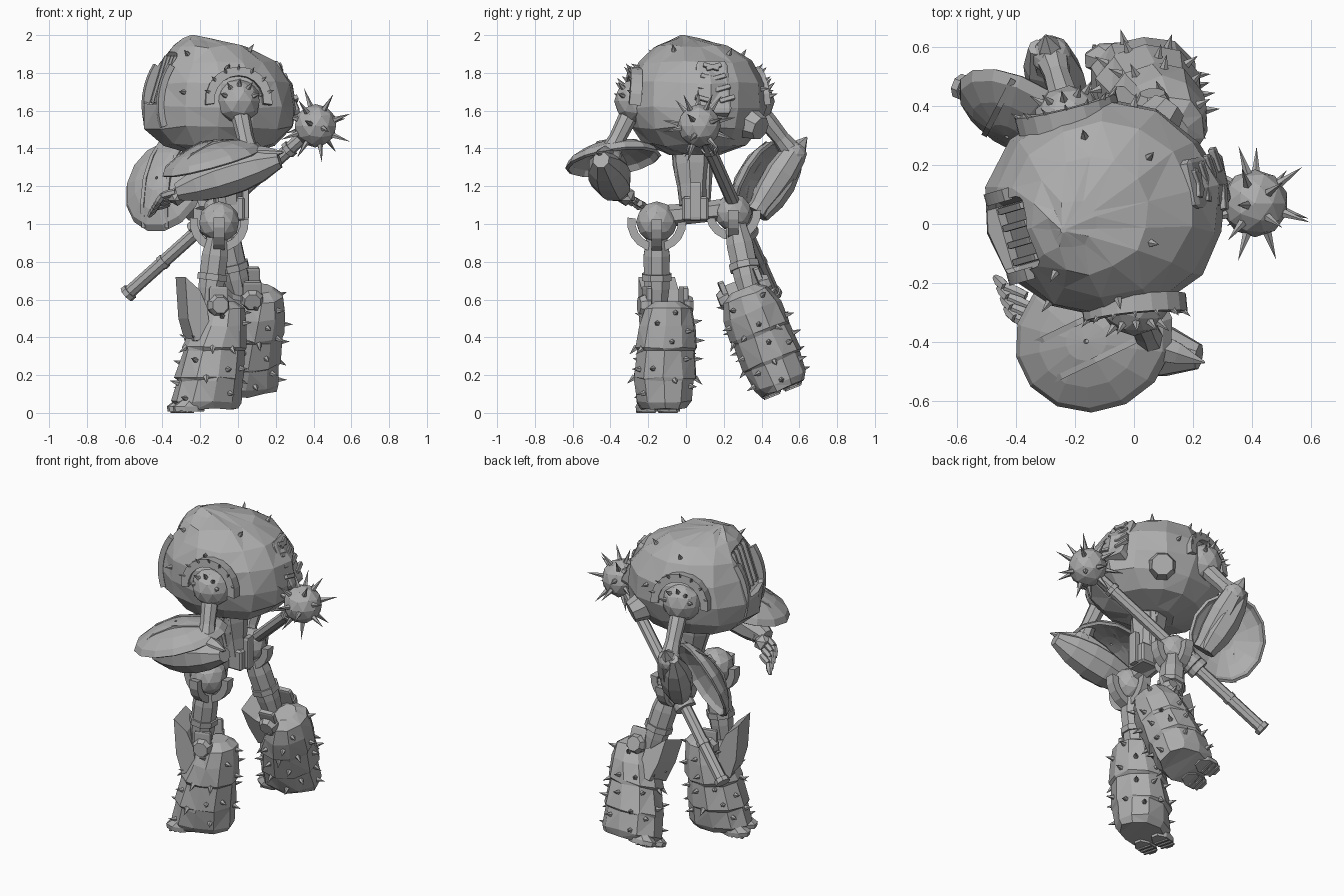
import bpy, bmesh, math, random
from mathutils import Vector as V, Matrix as M

random.seed(4)
if "Cube" in bpy.data.objects:
    bpy.data.objects.remove(bpy.data.objects["Cube"])

grey = bpy.data.materials.new("plain grey")
grey.use_nodes = True
grey.diffuse_color = (0.42, 0.42, 0.42, 1)
grey.node_tree.nodes["Principled BSDF"].inputs["Base Color"].default_value = (0.42, 0.42, 0.42, 1)


def finish(name, bm, mat=M()):
    bm.transform(mat)
    bmesh.ops.recalc_face_normals(bm, faces=bm.faces)
    me = bpy.data.meshes.new(name)
    bm.to_mesh(me)
    bm.free()
    me.materials.append(grey)
    ob = bpy.data.objects.new(name, me)
    bpy.context.collection.objects.link(ob)
    return ob


def along(d):
    return V(d).to_track_quat('Z', 'Y').to_matrix().to_4x4()


def loft(name, rings, n=10, mat=M(), caps=True, rough=0):
    """Stacked ellipses given as (z, cx, cy, rx, ry); rough gives hammered facets."""
    bm = bmesh.new()
    loops = []
    for z, cx, cy, rx, ry in rings:
        turn = [2 * math.pi * (i + 0.5) / n for i in range(n)]
        loops.append([bm.verts.new((cx + rx * math.cos(a), cy + ry * math.sin(a), z)) for a in turn])
    for a, b in zip(loops, loops[1:]):
        for i in range(n):
            j = (i + 1) % n
            bm.faces.new((a[i], a[j], b[j], b[i]))
    if caps:
        bm.faces.new(loops[0])
        bm.faces.new(loops[-1])
    if rough:
        for ring in loops[:-1]:
            for v in ring:
                v.co += V([random.uniform(-rough, rough) for _ in range(3)])
        bmesh.ops.triangulate(bm, faces=bm.faces)
    return finish(name, bm, mat)


def limb(name, p, q, radii, n=8):
    """Straight limb from p to q whose radius follows a list."""
    p, q = V(p), V(q)
    step = (q - p).length / (len(radii) - 1)
    rings = [(i * step, 0, 0, r, r) for i, r in enumerate(radii)]
    return loft(name, rings, n, M.Translation(p) @ along(q - p))


def ball(name, c, r, sub=2):
    bm = bmesh.new()
    bmesh.ops.create_icosphere(bm, subdivisions=sub, radius=r)
    return finish(name, bm, M.Translation(c))


def box(name, c, size, mat=M()):
    bm = bmesh.new()
    bmesh.ops.create_cube(bm, size=1)
    bmesh.ops.bevel(bm, geom=bm.edges[:], offset=0.08, segments=1, affect='EDGES')
    return finish(name, bm, mat @ M.Translation(c) @ M.Diagonal((*size, 1)))


def slab(name, pts, width, mat=M()):
    """Side profile in x and z, extruded along y."""
    bm = bmesh.new()
    f = bm.faces.new([bm.verts.new((x, -width / 2, z)) for x, z in pts])
    new = bmesh.ops.extrude_face_region(bm, geom=[f])["geom"]
    bmesh.ops.translate(bm, vec=(0, width, 0), verts=[v for v in new if isinstance(v, bmesh.types.BMVert)])
    return finish(name, bm, mat)


def arc(name, r, thick, a0, a1, mat):
    """Square-section arc in the local xy plane."""
    bm = bmesh.new()
    loops = []
    for i in range(11):
        a = a0 + (a1 - a0) * i / 10
        loops.append([bm.verts.new(((r + u * thick) * math.cos(a), (r + u * thick) * math.sin(a), w * thick * 1.3))
                      for u, w in ((-1, -1), (1, -1), (1, 1), (-1, 1))])
    for a, b in zip(loops, loops[1:]):
        for i in range(4):
            bm.faces.new((a[i], a[i - 1], b[i - 1], b[i]))
    bm.faces.new(loops[0])
    bm.faces.new(loops[-1])
    return finish(name, bm, mat)


def spikes(name, spots, size, r):
    bm = bmesh.new()
    for p, d in spots:
        m = M.Translation(V(p) + V(d).normalized() * size * 0.4) @ along(d)
        bmesh.ops.create_cone(bm, cap_ends=True, segments=5, radius1=r, radius2=0, depth=size, matrix=m)
    return finish(name, bm)


def scatter(ob, gap, keep):
    """Spread spots over chosen faces with a minimum gap."""
    out = []
    faces = list(ob.data.polygons)
    for _ in range(900):
        f = random.choice(faces)
        w = [random.random() + 0.2 for _ in f.vertices]
        p = sum((ob.data.vertices[v].co * k for v, k in zip(f.vertices, w)), V()) / sum(w)
        if keep(p, f.normal) and all((p - o).length > gap for o, _ in out):
            out.append((p, f.normal.copy()))
    return out


# Hull, turned slightly toward its right
HULL = [(1.37, -.1, .04, .14, .14), (1.42, -.1, .05, .3, .27), (1.51, -.1, .05, .4, .34),
        (1.62, -.1, .05, .415, .37), (1.75, -.095, .05, .385, .36), (1.86, -.11, .05, .31, .3),
        (1.94, -.15, .03, .2, .2), (1.975, -.21, 0, .08, .08), (2.0, -.24, -.02, .01, .01)]
hull = loft("hull", HULL, 14, rough=.009)
face = M.Translation((-.1, .05, 1.65)) @ M.Rotation(math.radians(16), 4, 'Z')
lean = face @ M.Rotation(.3, 4, 'Y')
cut = box("visor_cutter", (-.43, 0, .02), (.24, .25, .3), lean)
cut.hide_render = True
cut.hide_viewport = True
mod = hull.modifiers.new("visor_recess", 'BOOLEAN')
mod.object = cut
mod.solver = 'EXACT'
for i in range(4):
    box("visor_bar", (-.315, -.09 + .06 * i, .02), (.04, .025, .26), lean)
for s in (-1, 1):
    arc("visor_frame", .385, .016, math.pi - .15, math.pi + .72,
        face @ M.Translation((.02, s * .14, -.02)) @ M.Rotation(-math.pi / 2, 4, 'X') @ M.Rotation(-.15, 4, 'Z'))
# Rear vent with chevron slats, and exhaust
vent = M.Translation((.22, .14, 1.71)) @ M.Rotation(.2, 4, 'Z') @ M.Rotation(-.42, 4, 'Y')
box("vent_housing", (0, 0, 0), (.09, .17, .3), vent)
for s in (-1, 1):
    for i in range(4):
        box("vent_slat", (.045, .037 * s, -.1 + .065 * i), (.025, .085, .025),
            vent @ M.Translation((0, 0, .01)) @ M.Rotation(.3 * s, 4, 'X'))
limb("exhaust", (.03, .28, 1.56), (.115, .395, 1.505), [.085, .085, .065], 8)
spikes("hull_spikes", scatter(hull, .22, lambda p, n: n.z > -.1 and -.3 < p.x < .15 and p.z < 1.92), .05, .016)

# Shoulder sockets with spiked arches
for c, d in (((0, -.26, 1.65), (.1, -1, .1)), ((-.22, .35, 1.65), (-.25, 1, .1))):
    q = M.Translation(c) @ along(d)
    ball("shoulder_dome", c, .12)
    top = q.inverted().to_3x3() @ V((0, 0, 1))
    up = math.atan2(top.y, top.x)
    arc("shoulder_arch", .155, .024, up - 1.7, up + 1.7, q @ M.Translation((0, 0, .025)))
    for rad, count, h in ((.075, 5, .08), (.155, 7, .04)):
        ring = [up - 1.3 + 2.6 * i / (count - 1) for i in range(count)]
        spikes("shoulder_spikes", [(q @ V((rad * math.cos(a), rad * math.sin(a), h)),
                                    q.to_3x3() @ V((math.cos(a), math.sin(a), 1))) for a in ring], .06, .017)


# Dished shields with raised ribs, longest along local x
def shield(c, normal, rx, ry):
    m = M.Translation(c) @ along(normal) @ M.Rotation(math.pi / 2, 4, 'Z')
    rings = [(z, 0, 0, rx * k, ry * k) for z, k in ((0, 1), (.035, .92), (.075, .63), (.105, .26), (.11, .03))]
    ob = loft("shield", rings, 14, m, False)
    ob.modifiers.new("thickness", 'SOLIDIFY').thickness = .018
    for y in (-.07, .07):
        slab("shield_rib", [(-.25, .02), (-.14, .085), (0, .113), (.14, .085), (.25, .02), (.14, .06), (0, .09), (-.14, .06)],
             .02, m @ M.Translation((0, y, 0)))


shield((-.135, -.385, 1.33), (-.25, -.12, .96), .285, .25)
shield((-.385, .385, 1.2), (-.42, -.81, .4), .265, .23)


# Arms: upper arm, elbow, forearm and spur
def arm(shoulder, elbow, wrist, tail):
    limb("upper_arm", shoulder, elbow, [.05, .05, .045, .06], 8)
    ball("elbow", elbow, .07)
    limb("forearm", elbow, wrist, [.07, .085, .075, .05], 8)
    limb("elbow_spur", elbow, tail, [.06, .04, .004], 6)
    limb("wrist_cuff", V(wrist).lerp(V(elbow), .12), wrist, [.058, .06], 8)


arm((0, -.27, 1.64), (.06, -.41, 1.36), (-.27, -.36, 1.17), (.24, -.47, 1.38))
arm((-.22, .37, 1.62), (-.28, .57, 1.37), (-.2, .37, 1.06), (-.3, .64, 1.46))
limb("forearm_guard", (.22, -.45, 1.34), (-.32, -.36, 1.17), [.045, .09, .11, .11, .09, .05], 8)
limb("forearm_guard", (-.33, .6, 1.4), (-.22, .38, 1.05), [.03, .075, .095, .09, .06], 8)

# Open hand
ball("palm", (-.32, -.32, 1.15), .055, 1)
for i in range(4):
    base = V((-.33 - .012 * i, -.35 + .035 * i, 1.17 - .02 * i))
    mid = base + V((-.07, .03, -.02))
    limb("finger", base, mid, [.018, .022, .018], 6)
    limb("finger_tip", mid, mid + V((-.035, .035, -.05)), [.018, .02, .01], 6)

# Mace held by the other hand
head, end = V((.41, .07, 1.52)), V((-.585, .465, .63))
mace = ball("mace_head", head, .115)
spikes("mace_spikes", scatter(mace, .068, lambda p, n: True), .11, .017)
limb("mace_shaft", head, end, [.035, .035], 8)
for t, r in ((.13, .045), (.62, .042), (.8, .04), (.985, .045)):
    limb("mace_collar", head.lerp(end, t), head.lerp(end, t + .02), [r, r], 8)
ball("grip_hand", head.lerp(end, .58), .075, 1)
for i in range(4):
    p = head.lerp(end, .53 + .032 * i)
    arc("grip_finger", .05, .015, .3, 5, M.Translation(p) @ along(end - head))

# Waist and pelvis
limb("waist", (-.09, .03, 1.42), (-.05, .04, 1.1), [.11, .105, .085, .075], 8)
limb("pelvis_bar", (-.1, -.12, 1.04), (-.09, .24, 1.08), [.06, .055, .055, .06], 6)
box("pelvis_block", (-.04, .05, 1.08), (.15, .14, .13))
box("tail_plate", (.04, .05, 1.12), (.035, .06, .2))
for s in (-1, 1):
    limb("waist_strut", (-.05, .03 + .08 * s, 1.4), (-.05, .05 + .06 * s, 1.12), [.025, .03, .02], 6)

# Boot built at the origin and placed by a matrix
BOOT = [(.02, -.01, 0, .165, .12), (.06, -.015, 0, .19, .15), (.17, 0, 0, .175, .16), (.185, 0, 0, .185, .17),
        (.33, .025, 0, .16, .16), (.345, .025, 0, .172, .168), (.46, .055, 0, .145, .157), (.55, .075, 0, .115, .125),
        (.59, .075, 0, .06, .07)]


def leg(m, hip, r, knee, tip):
    boot = loft("boot", BOOT, 10, m, rough=.006)
    inv = m.inverted()
    spikes("boot_spikes", scatter(boot, .095, lambda p, n: .06 < (inv @ p).z < .54 and abs((inv.to_3x3() @ n).z) < .8),
           .055, .017)
    # Two rounded toes with ridged soles
    for s in (-1, 1):
        toe = m @ M.Translation((-.13, .06 * s, 0))
        loft("toe", [(.008, 0, 0, .085, .055), (.035, 0, 0, .09, .058), (.07, .02, 0, .06, .045)], 8, toe)
        for x in (-.05, -.02, .01):
            box("sole_ridge", (x, 0, .006), (.014, .09, .012), toe)
    slab("knee_guard", [(-.16, tip), (-.08, tip - .07), (-.04, .56), (-.02, .4), (-.11, .38), (-.145, .5)], .2, m)
    for s in (-1, 1):
        limb("knee_disc", m @ V((.02, .09 * s, .57)), m @ V((.02, .145 * s, .57)), [.06, .06, .045], 8)
        box("knee_yoke", (.02, .1 * s, .6), (.1, .03, .14), m)
    ball("hip_ball", hip, r)
    limb("thigh", hip, knee, [.06, .06, .075, .074, .072, .06], 8)
    limb("thigh_band", V(hip).lerp(V(knee), .62), V(hip).lerp(V(knee), .7), [.085, .085], 8)
    for turn in (0, math.pi / 2):
        arc("hip_cradle", r + .025, .022, math.pi * .95, math.pi * 2.03,
            M.Translation(hip) @ M.Rotation(turn, 4, 'Z') @ M.Rotation(math.pi / 2, 4, 'X'))


leg(M.Translation((-.15, -.115, 0)) @ M.Rotation(.26, 4, 'Z'), (-.1, -.155, 1.01), .11, (-.155, -.155, .57), .72)
leg(M.Translation((.05, .52, .11)) @ M.Rotation(.38, 4, 'X') @ M.Rotation(.05, 4, 'Z'),
    (-.09, .25, 1.06), .1, (.01, .34, .63), .64)
